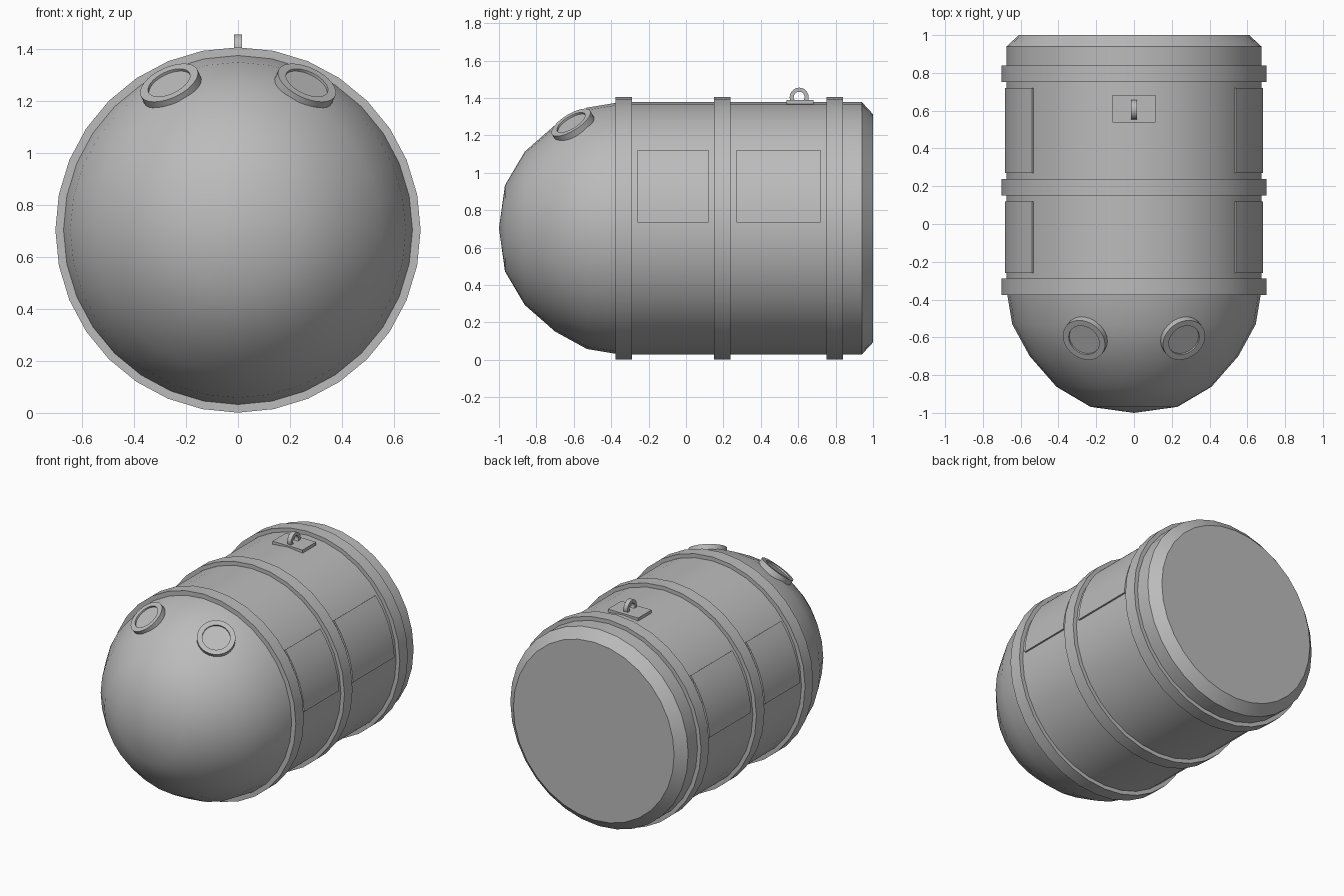
import bpy, bmesh, math
from mathutils import Vector, Matrix

if "Cube" in bpy.data.objects:
    bpy.data.objects.remove(bpy.data.objects["Cube"])

AXIS_Z = 0.703
HULL_R = 0.675

grey = bpy.data.materials.new("hull_grey")
grey.use_nodes = True
grey.diffuse_color = (0.5, 0.5, 0.5, 1)
grey.node_tree.nodes["Principled BSDF"].inputs["Base Color"].default_value = (0.5, 0.5, 0.5, 1)


def finish(name, bm, matrix=None, smooth=30):
    bmesh.ops.remove_doubles(bm, verts=bm.verts, dist=1e-5)
    bmesh.ops.recalc_face_normals(bm, faces=bm.faces)
    mesh = bpy.data.meshes.new(name)
    bm.to_mesh(mesh)
    bm.free()
    mesh.materials.append(grey)
    obj = bpy.data.objects.new(name, mesh)
    bpy.context.collection.objects.link(obj)
    if matrix:
        obj.matrix_world = matrix
    bpy.ops.object.select_all(action="DESELECT")
    obj.select_set(True)
    bpy.context.view_layer.objects.active = obj
    bpy.ops.object.shade_smooth_by_angle(angle=math.radians(smooth))
    return obj


def lathe(name, profile, matrix, steps=32, closed=False):
    """Spin (radius, height) points around local z."""
    bm = bmesh.new()
    verts = [bm.verts.new((r, 0, h)) for r, h in profile]
    pairs = list(zip(verts, verts[1:])) + ([(verts[-1], verts[0])] if closed else [])
    edges = [bm.edges.new(p) for p in pairs]
    bmesh.ops.spin(bm, geom=verts + edges, axis=(0, 0, 1), cent=(0, 0, 0),
                   angle=math.tau, steps=steps, use_duplicate=False)
    return finish(name, bm, matrix)


def ring_profile(inner, outer, low, high):
    return [(inner, low), (outer, low), (outer, high), (inner, high)]


# Local z of the lathe becomes world +y, along the hull
along = Matrix.Translation((0, 0, AXIS_Z)) @ Matrix.Rotation(-math.pi / 2, 4, "X")

# Rounded nose, and barrel with a chamfered flat end
lathe("nose_dome", [(0, -1), (0.23, -0.968), (0.41, -0.862), (0.552, -0.7),
                    (0.645, -0.53), (HULL_R, -0.35)], along)
lathe("barrel", [(HULL_R, -0.35), (HULL_R, 0.94), (0.61, 1), (0, 1)], along)

# Raised hoops
for name, y in (("front_band", -0.332), ("middle_band", 0.195), ("rear_band", 0.795)):
    lathe(name, ring_profile(0.66, 0.702, y - 0.044, y + 0.044), along, closed=True)


# Thin curved side panels
def side_panel(name, side, y0, y1, steps=8):
    bm = bmesh.new()
    rows = []
    for i in range(steps + 1):
        a = math.radians(2.6 + 35.2 * i / steps)
        rows.append([bm.verts.new((side * r * math.cos(a), y, AXIS_Z + r * math.sin(a)))
                     for r, y in ((0.668, y0), (0.684, y0), (0.684, y1), (0.668, y1))])
    for a, b in zip(rows, rows[1:]):
        for k in range(4):
            n = (k + 1) % 4
            bm.faces.new((a[k], a[n], b[n], b[k]))
    bm.faces.new(rows[0])
    bm.faces.new(rows[-1])
    finish(name, bm)


for label, side in (("left", 1), ("right", -1)):
    side_panel(label + "_front_panel", side, -0.26, 0.12)
    side_panel(label + "_rear_panel", side, 0.27, 0.72)

    # Porthole on the upper nose, facing out along the surface
    normal = Vector((side * 0.37, -0.49, 0.79)).normalized()
    place = Matrix.Translation((side * 0.26, -0.608, 1.258)) @ normal.to_track_quat("Z", "Y").to_matrix().to_4x4()
    lathe(label + "_porthole_rim", ring_profile(0.087, 0.12, -0.03, 0.014), place, closed=True)
    lathe(label + "_porthole_glass", [(0.09, -0.02), (0.09, 0.003), (0, 0.003)], place)

# Lifting eye on its base plate
bm = bmesh.new()
bmesh.ops.create_cube(bm, size=1, matrix=Matrix.Translation((0, 0.61, 1.375))
                      @ Matrix.Diagonal((0.23, 0.146, 0.026, 1)))
finish("lifting_plate", bm)
lathe("lifting_eye", ring_profile(0.029, 0.051, -0.015, 0.015),
      Matrix.Translation((0, 0.605, 1.404)) @ Matrix.Rotation(math.pi / 2, 4, "Y"),
      steps=20, closed=True)
